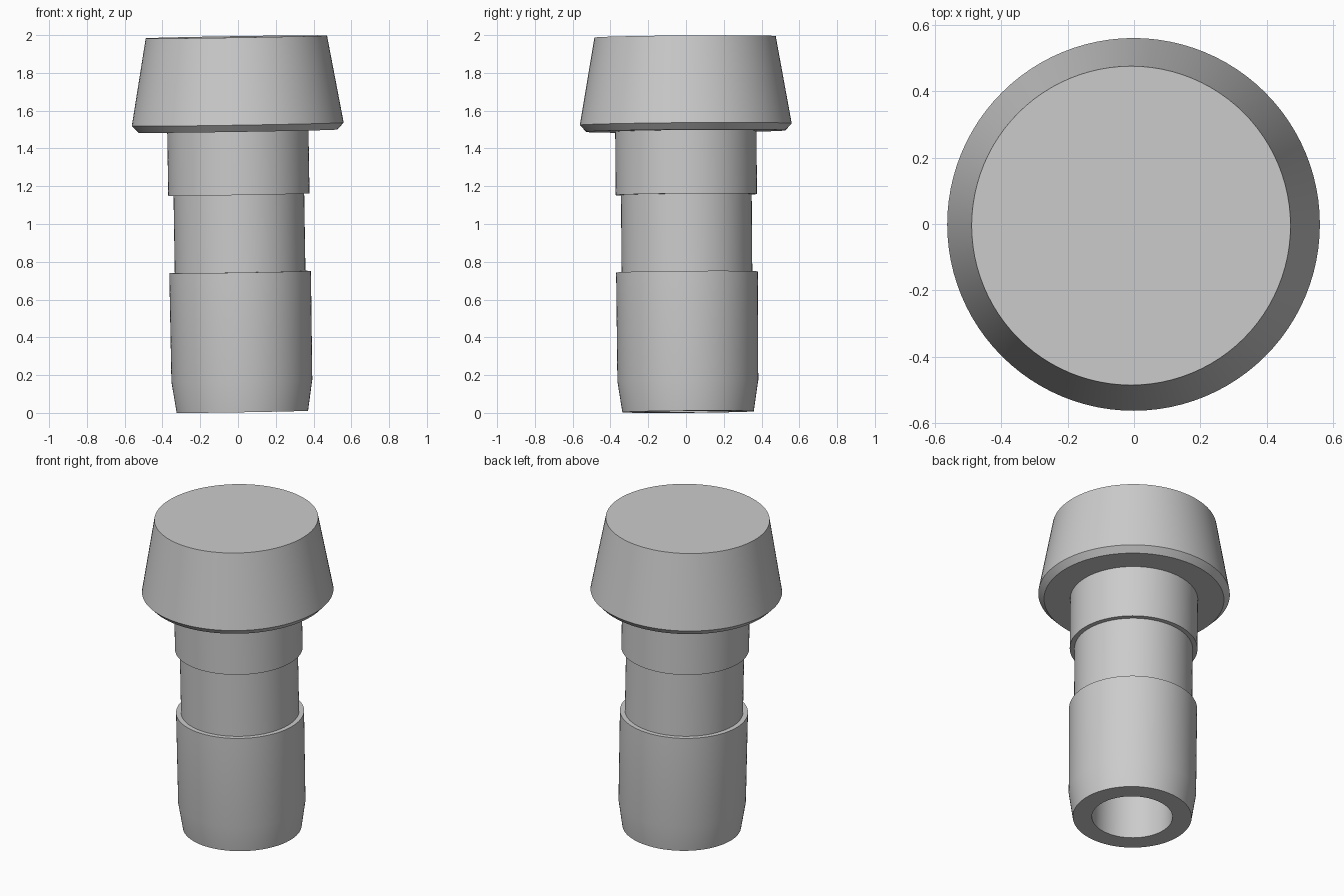
import bpy
import bmesh
import math
from mathutils import Vector, Matrix

cube = bpy.data.objects.get("Cube")
if cube:
    bpy.data.objects.remove(cube, do_unlink=True)

# Plain grey
grey = bpy.data.materials.new("light_grey")
grey.use_nodes = True
colour = (0.6, 0.6, 0.6, 1)
grey.diffuse_color = colour
grey.node_tree.nodes["Principled BSDF"].inputs["Base Color"].default_value = colour

# The whole plug leans slightly off vertical
AXIS = Vector((-0.016, -0.008, 1)).normalized()
LEAN = Matrix.Translation((0.023, 0.011, 0.006)) @ Vector((0, 0, 1)).rotation_difference(AXIS).to_matrix().to_4x4()


def lathe(name, profile, steps=96):
    """Revolve a (radius, height) profile about the leaning axis."""
    bm = bmesh.new()
    verts = [bm.verts.new((r, 0, h)) for r, h in profile]
    edges = [bm.edges.new(pair) for pair in zip(verts, verts[1:])]
    bmesh.ops.spin(bm, geom=verts + edges, cent=(0, 0, 0), axis=(0, 0, 1),
                   angle=math.tau, steps=steps, use_duplicate=False)
    bmesh.ops.remove_doubles(bm, verts=bm.verts, dist=0.0005)
    bmesh.ops.recalc_face_normals(bm, faces=bm.faces)
    mesh = bpy.data.meshes.new(name)
    bm.to_mesh(mesh)
    bm.free()
    mesh.materials.append(grey)
    obj = bpy.data.objects.new(name, mesh)
    obj.matrix_world = LEAN
    bpy.context.collection.objects.link(obj)
    bpy.ops.object.select_all(action='DESELECT')
    obj.select_set(True)
    bpy.context.view_layer.objects.active = obj
    bpy.ops.object.shade_smooth_by_angle(angle=math.radians(25))
    return obj


# Hollow shaft with a waist, joined to a tapered head with a chamfered rim
lathe("plug", [
    (0, 1.5), (0.236, 1.5), (0.236, 0),         # blind bore
    (0.348, 0), (0.373, 0.165), (0.375, 0.74),  # tapered foot
    (0.346, 0.74), (0.346, 1.15),               # waist
    (0.374, 1.15), (0.374, 1.486),              # collar
    (0.527, 1.486), (0.561, 1.522),             # head rim
    (0.48, 1.985), (0, 1.985),                  # head and flat top
])
